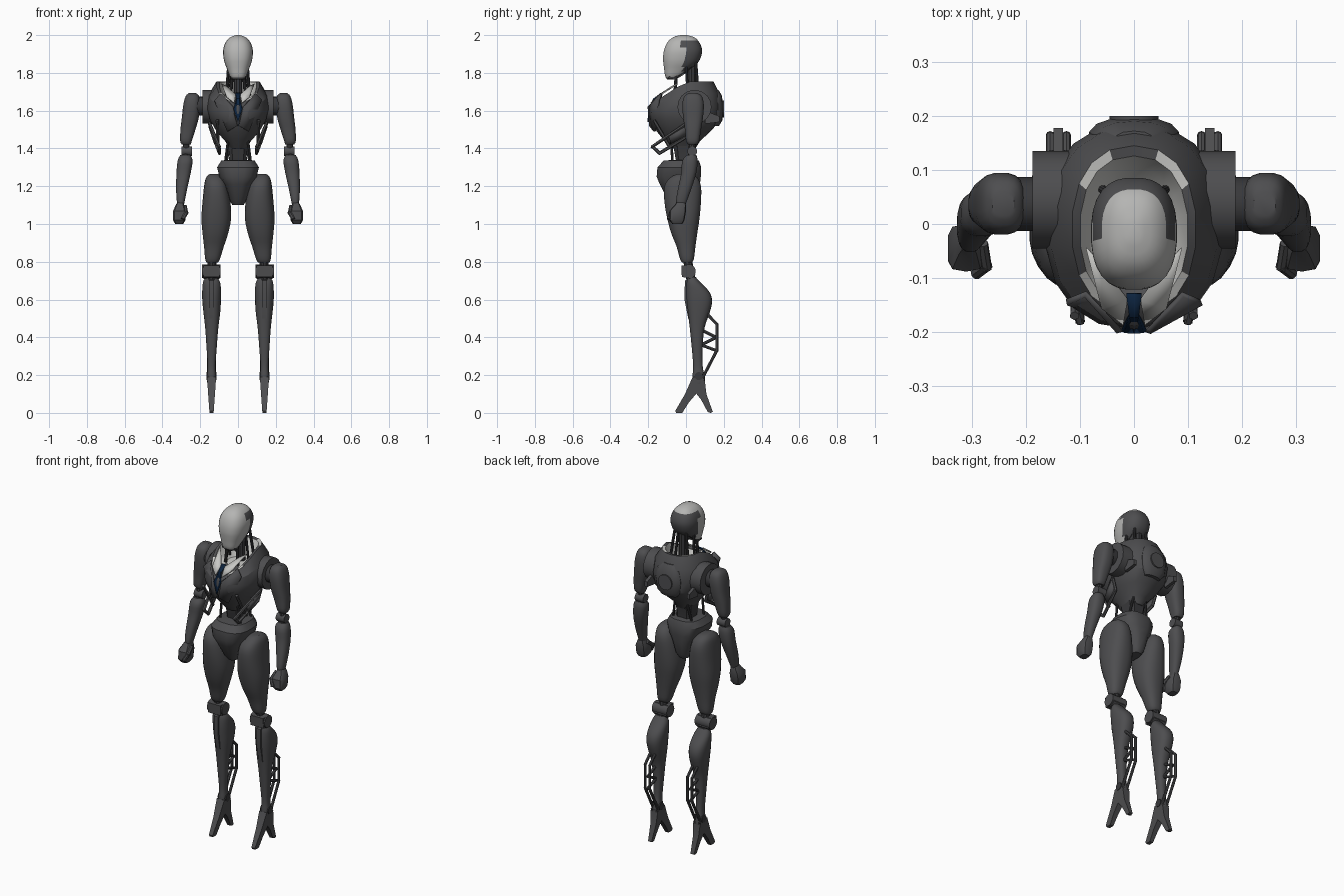
import bpy, bmesh, math
from mathutils import Vector


def mat(name, r, g, b):
    m = bpy.data.materials.new(name)
    m.diffuse_color = (r, g, b, 1)
    return m


DARK = mat("charcoal", .075, .075, .079)
JOINT = mat("dark joint", .04, .04, .043)
LIGHT = mat("pale grey", .46, .46, .45)
SHIRT = mat("shirt white", .58, .58, .56)
NAVY = mat("navy", .004, .018, .052)


def finish(name, bm, mats, rule=None, angle=35):
    bmesh.ops.recalc_face_normals(bm, faces=bm.faces)
    if rule:
        for f in bm.faces:
            f.material_index = rule(f.calc_center_median())
    me = bpy.data.meshes.new(name)
    bm.to_mesh(me)
    bm.free()
    for m in mats:
        me.materials.append(m)
    me.shade_smooth()
    me.set_sharp_from_angle(angle=math.radians(angle))
    ob = bpy.data.objects.new(name, me)
    bpy.context.collection.objects.link(ob)
    return ob


def catmull(rings, k):
    out = []
    for i in range(len(rings) - 1):
        p = [rings[max(0, min(len(rings) - 1, i + d))] for d in (-1, 0, 1, 2)]
        for j in range(k):
            t = j / k
            out.append([.5 * (2 * b + (c - a) * t + (2 * a - 5 * b + 4 * c - d) * t * t
                              + (3 * b - a - 3 * c + d) * t ** 3) for a, b, c, d in zip(*p)])
    return out + [rings[-1]]


# Skin of superellipse rings (z, x0, x1, y_front, y_back, tilt)
def loft(name, rings, mats=(DARK,), n=20, e=2.4, sub=3, s=1, rule=None, angle=35):
    rings = [list(r) + [0] * (6 - len(r)) for r in rings]
    if sub > 1:
        rings = catmull(rings, sub)
    bm = bmesh.new()
    loops = []
    for z, x0, x1, yf, yb, tilt in rings:
        loop = []
        for i in range(n):
            a = 2 * math.pi * (i + .5) / n
            c, d = math.cos(a), math.sin(a)
            x = (x0 + x1) / 2 + (x1 - x0) / 2 * math.copysign(abs(c) ** (2 / e), c)
            y = (yf + yb) / 2 + (yb - yf) / 2 * math.copysign(abs(d) ** (2 / e), d)
            loop.append(bm.verts.new((s * x, y, z + tilt * min(y, 0))))
        loops.append(loop)
    for a, b in zip(loops, loops[1:]):
        for i in range(n):
            j = (i + 1) % n
            bm.faces.new((a[i], a[j], b[j], b[i]))
    bm.faces.new(loops[0])
    bm.faces.new(loops[-1])
    return finish(name, bm, mats, rule, angle)


# Rod or drum between successive points
def rod(name, pts, r, m=DARK, s=1, n=10):
    bm = bmesh.new()
    for p, q in zip(pts, pts[1:]):
        p, q = Vector((s * p[0], *p[1:])), Vector((s * q[0], *q[1:]))
        g = bmesh.ops.create_cone(bm, cap_ends=True, segments=n, radius1=r, radius2=r,
                                  depth=(q - p).length + (r if len(pts) > 2 else 0))
        rot = Vector((0, 0, 1)).rotation_difference(q - p).to_matrix().to_4x4()
        bmesh.ops.transform(bm, matrix=rot, verts=g["verts"], space=rot.Identity(4))
        bmesh.ops.translate(bm, vec=(p + q) / 2, verts=g["verts"])
    return finish(name, bm, (m,))


# Side profile (y, z) extruded across x, half width may vary with z
def prism(name, prof, cx, hw, m=DARK, s=1):
    bm = bmesh.new()
    a, b = [[bm.verts.new((s * (cx + k * hw(z)), y, z)) for y, z in prof] for k in (-1, 1)]
    bm.faces.new(a)
    bm.faces.new(b)
    for i in range(len(a)):
        j = (i + 1) % len(a)
        bm.faces.new((a[i], a[j], b[j], b[i]))
    return finish(name, bm, (m,))


# Thin panel through given points
def plate(name, pts, m, t, s=1):
    bm = bmesh.new()
    bm.faces.new([bm.verts.new((s * x, y, z)) for x, y, z in pts])
    bmesh.ops.triangulate(bm, faces=bm.faces[:])
    ob = finish(name, bm, (m,))
    mod = ob.modifiers.new("thickness", "SOLIDIFY")
    mod.thickness, mod.offset = t, 0
    return ob


def sym(z, hw, yf, yb, tilt=0):
    return (z, -hw, hw, yf, yb, tilt)


# Head: pale face shell, dark back and chin underside
loft("head", [sym(1.765, .03, -.1, -.06), sym(1.785, .044, -.111, -.02), sym(1.82, .058, -.116, .025),
              sym(1.85, .07, -.12, .06), sym(1.88, .077, -.122, .078), sym(1.92, .079, -.117, .086),
              sym(1.96, .067, -.1, .072), sym(1.988, .042, -.07, .045), sym(2.0, .012, -.03, .005)],
     (LIGHT, DARK), n=28, e=2.5, angle=60,
     rule=lambda c: int((c.y > -.015 and c.z < 1.967) or c.z < 1.78))
prism("jaw_block", [(-.095, 1.77), (-.06, 1.765), (.03, 1.83), (.05, 1.87), (-.05, 1.87)], 0, lambda z: .04, JOINT)

# Neck
rod("neck_column", [(0, .03, 1.87), (0, .03, 1.64)], .024, JOINT)

# Torso jacket with open collar lined in shirt colour
loft("torso_jacket", [sym(1.40, .045, -.08, .05), sym(1.44, .07, -.115, .075), sym(1.49, .115, -.155, .13),
                      sym(1.55, .15, -.187, .182), sym(1.62, .165, -.195, .188, .15),
                      sym(1.69, .155, -.188, .178, .35), sym(1.755, .115, -.165, .145, .65),
                      sym(1.752, .1, -.15, .126, .65), sym(1.70, .084, -.12, .102, .5),
                      sym(1.66, .06, -.06, .06)],
     (DARK, SHIRT), n=18, e=2.3, sub=1, angle=28,
     rule=lambda c: int(abs(c.x) < .1 and -.14 < c.y < .12 and c.z > 1.655))
loft("back_pack", [sym(1.52, .05, .13, .175), sym(1.55, .075, .12, .193), sym(1.62, .085, .12, .198),
                   sym(1.68, .07, .12, .19), sym(1.71, .04, .12, .172)], n=14, sub=1)
rod("back_disc", [(0, .17, 1.61), (0, .2, 1.61)], .045, DARK, n=16)

# Tie: knot and blade
plate("tie", [(-.014, -.13, 1.692), (-.009, -.17, 1.662), (-.021, -.199, 1.61), (0, -.199, 1.54),
              (.021, -.199, 1.61), (.009, -.17, 1.662), (.014, -.13, 1.692)], NAVY, .008)

# Waist
loft("waist_column", [sym(1.31, .05, -.05, .04), sym(1.36, .048, -.06, .04), sym(1.42, .055, -.07, .05)],
     (JOINT,), n=8, e=4, sub=1)

# Pelvis
loft("pelvis", [sym(1.10, .03, -.075, .045), sym(1.125, .045, -.095, .06), sym(1.21, .073, -.14, .075),
                sym(1.25, .1, -.157, .08), sym(1.30, .112, -.153, .082), sym(1.335, .09, -.12, .07),
                sym(1.34, .05, -.07, .04)], n=16, e=2.8, sub=1)

for s, side in ((1, "left"), (-1, "right")):
    # Neck rods, shirt collar, lapels
    rod("neck_rear_rod_" + side, [(.035, .05, 1.88), (.06, .065, 1.68)], .008, JOINT, s)
    rod("neck_front_rod_" + side, [(.03, -.05, 1.81), (.04, -.06, 1.67)], .009, JOINT, s)
    rod("neck_side_rod_" + side, [(.05, .0, 1.85), (.062, .01, 1.68)], .007, JOINT, s)
    plate("shirt_collar_" + side, [(.088, -.045, 1.742), (.06, -.075, 1.727), (.012, -.14, 1.685),
                                   (.02, -.185, 1.64), (.06, -.155, 1.672)], SHIRT, .006, s)
    plate("lapel_" + side, [(.09, -.13, 1.69), (.125, -.145, 1.655), (.055, -.166, 1.49),
                            (.004, -.19, 1.52), (.028, -.198, 1.62)], DARK, .012, s)

    # Flank frames below the chest, rear fins, waist rods
    rod("flank_frame_" + side, [(.15, .0, 1.53), (.1, -.178, 1.41), (.098, -.14, 1.375),
                                (.13, .0, 1.46), (.15, .0, 1.53)], .009, DARK, s, 6)
    plate("flank_panel_" + side, [(.148, .0, 1.52), (.125, -.09, 1.465), (.117, -.08, 1.425),
                                  (.132, .0, 1.47)], DARK, .02, s)
    rod("flank_rod_" + side, [(.11, -.17, 1.55), (.105, -.085, 1.405)], .009, DARK, s, 6)
    prism("rear_fin_" + side, [(.1, 1.6), (.178, 1.57), (.178, 1.54), (.1, 1.53)], .14, lambda z: .009, DARK, s)
    rod("waist_rear_rod_" + side, [(.065, .03, 1.31), (.035, .05, 1.46)], .007, JOINT, s)
    rod("waist_front_rod_" + side, [(.07, -.07, 1.31), (.05, -.08, 1.46)], .007, JOINT, s)

    # Shoulder joint
    rod("shoulder_socket_" + side, [(.11, .045, 1.62), (.188, .045, 1.62)], .09, DARK, s, 18)
    rod("shoulder_axle_" + side, [(.17, .037, 1.625), (.23, .037, 1.625)], .05, JOINT, s, 16)

    # Arm
    loft("upper_arm_" + side, [(1.42, .25, .297, .012, .058), (1.44, .244, .306, .0, .07),
                               (1.5, .225, .305, -.006, .08), (1.56, .208, .298, -.015, .09),
                               (1.63, .2, .29, -.02, .095), (1.675, .205, .278, -.01, .085),
                               (1.693, .222, .262, .015, .06)], s=s, e=2.7)
    rod("elbow_drum_" + side, [(.243, .033, 1.385), (.298, .033, 1.385)], .026, DARK, s, 14)
    rod("elbow_post_" + side, [(.272, .035, 1.44), (.28, .025, 1.34)], .018, JOINT, s)
    loft("forearm_" + side, [(1.095, .287, .32, -.05, -.005), (1.13, .28, .325, -.052, .008),
                             (1.19, .268, .328, -.042, .03), (1.27, .25, .326, -.026, .055),
                             (1.335, .24, .32, -.02, .062), (1.365, .252, .306, .003, .055)], s=s)
    loft("fist_" + side, [(1.0, .29, .333, -.072, -.02), (1.02, .277, .345, -.088, -.008),
                          (1.07, .275, .345, -.088, .0), (1.1, .285, .33, -.06, .0),
                          (1.115, .29, .322, -.05, -.005)], n=10, e=3.5, sub=1, s=s)
    rod("thumb_" + side, [(.28, -.04, 1.09), (.274, -.078, 1.06), (.29, -.09, 1.03)], .011, DARK, s, 8)

    # Hip joint and thigh
    rod("hip_axle_" + side, [(.03, -.01, 1.2), (.11, -.01, 1.2)], .045, JOINT, s, 14)
    loft("thigh_" + side, [(.795, .108, .166, -.02, .03), (.815, .095, .174, -.032, .042),
                           (.88, .075, .18, -.05, .05), (.95, .052, .188, -.078, .06),
                           (1.03, .036, .194, -.1, .072), (1.12, .04, .188, -.115, .08),
                           (1.2, .055, .18, -.115, .08), (1.245, .075, .17, -.085, .06),
                           (1.265, .1, .15, -.045, .025)], s=s, n=24)

    # Knee
    rod("knee_drum_" + side, [(.092, .015, .75), (.19, .015, .75)], .036, DARK, s, 18)
    prism("knee_cap_" + side, [(-.025, .78), (.03, .785), (.05, .73), (.03, .71), (-.022, .72)],
          .141, lambda z: .042, DARK, s)
    rod("knee_post_" + side, [(.138, .005, .83), (.14, .03, .68)], .024, JOINT, s)

    # Shin and calf
    loft("calf_" + side, [(.13, .124, .157, .045, .09), (.16, .118, .163, .037, .1),
                          (.2, .116, .164, .035, .098), (.25, .119, .161, .038, .088),
                          (.35, .112, .167, .03, .088), (.45, .104, .174, .02, .098),
                          (.53, .094, .183, .01, .125), (.59, .09, .189, .003, .138),
                          (.64, .089, .19, .0, .124), (.69, .094, .186, .003, .078),
                          (.72, .11, .172, .012, .05)], s=s, n=22)
    prism("shin_ridge_" + side, [(-.006, .7), (.03, .72), (.04, .5), (.012, .5), (-.008, .6)],
          .14, lambda z: .013, DARK, s)
    for i, x in enumerate((.125, .155)):
        rod(f"calf_strut_{i}_" + side, [(x, .105, .53), (x, .163, .47), (x, .163, .33), (x, .085, .18)],
            .008, DARK, s, 8)
    rod("calf_braces_" + side, [(.14, .08, .44), (.14, .16, .4), (.14, .08, .36), (.14, .16, .33)],
        .008, DARK, s, 8)
    rod("ankle_drum_" + side, [(.113, .068, .195), (.167, .068, .195)], .022, JOINT, s, 12)

    # Two-pronged foot
    taper = lambda z: .011 + .07 * z
    prism("toe_" + side, [(.1, .18), (.035, .19), (-.005, .1), (-.057, .01), (-.052, 0), (-.02, 0),
                          (.015, .055), (.07, .12)], .14, taper, DARK, s)
    prism("heel_" + side, [(.04, .18), (.1, .17), (.108, .1), (.142, .005), (.13, 0), (.115, .005),
                           (.08, .07), (.04, .12)], .14, taper, DARK, s)
